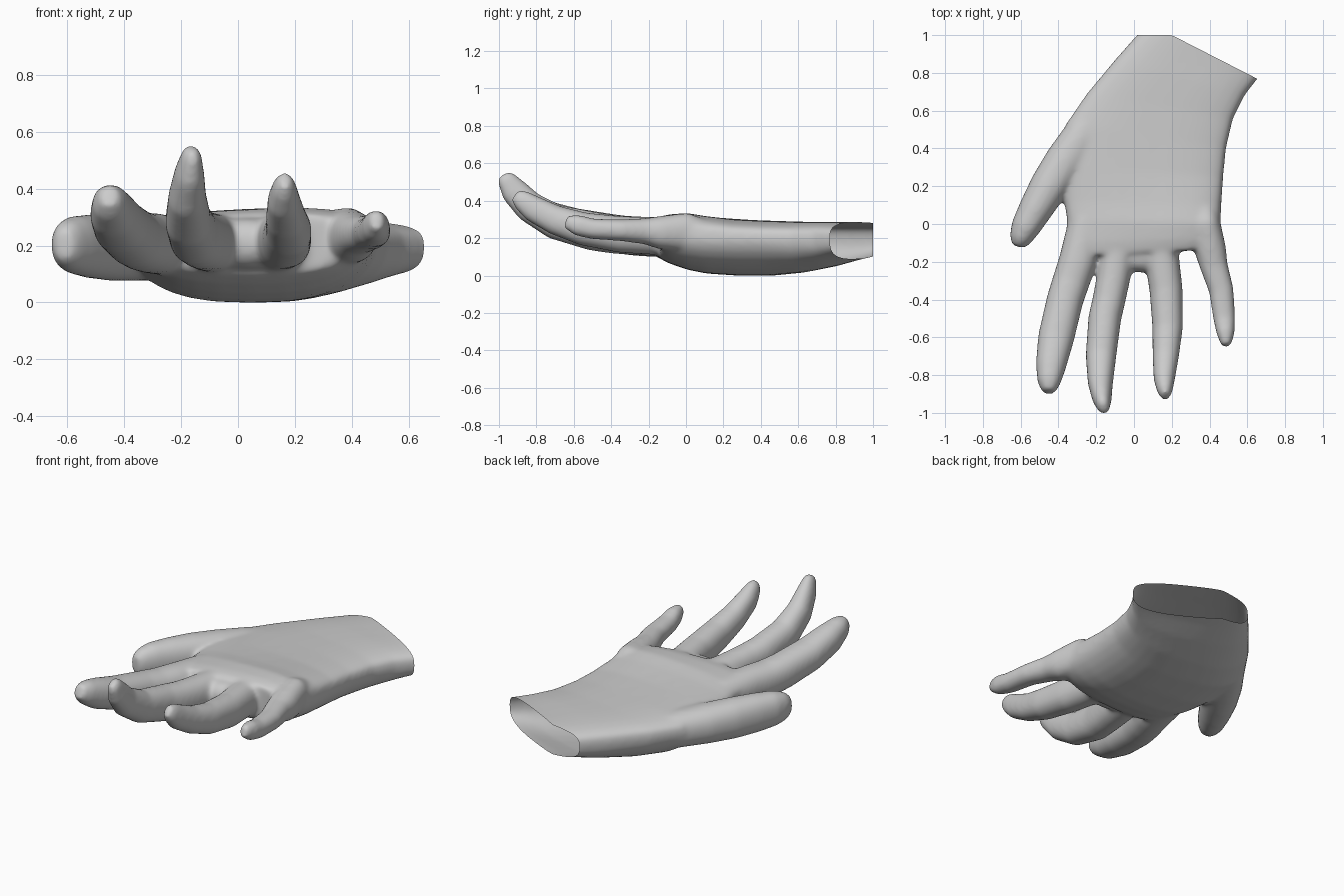
import bpy, bmesh, math
from mathutils import Vector

SIDES = 32
GROW = 0.004  # makes up for shrinkage when the skin is softened
bm = bmesh.new()


def power(v, p):
    return math.copysign(abs(v) ** p, v)


def loft(rings):
    """Skin a list of point rings into a closed tube."""
    loops = [[bm.verts.new(p) for p in ring] for ring in rings]
    faces = [bm.faces.new(loops[0]), bm.faces.new(loops[-1])]
    for a, b in zip(loops, loops[1:]):
        for i in range(SIDES):
            j = (i + 1) % SIDES
            faces.append(bm.faces.new((a[i], a[j], b[j], b[i])))
    bmesh.ops.recalc_face_normals(bm, faces=faces)


def digit(path):
    """Oval tube along a path of (x, y, z, half width, half height)."""
    pts = [Vector(p[:3]) for p in path]
    rings = []
    for i, p in enumerate(path):
        t = (pts[min(i + 1, len(pts) - 1)] - pts[max(i - 1, 0)]).normalized()
        side = t.cross(Vector((0, 0, 1))).normalized()
        up = side.cross(t)
        rings.append([])
        for k in range(SIDES):
            a = 2 * math.pi * k / SIDES
            rings[-1].append(pts[i] + side * (p[3] + GROW) * power(math.cos(a), 0.9)
                             + up * (p[4] + GROW) * power(math.sin(a), 0.9))
    loft(rings)


def palm(sections):
    """Sections of (left x, left y, right x, right y, bottom z,
    left top z, right top z, edge z, roundness of the underside)."""
    rings = []
    for lx, ly, rx, ry, zb, zl, zr, ze, e in sections:
        left, right = Vector((lx, ly, 0)), Vector((rx, ry, 0))
        ring = []
        for k in range(SIDES):
            a = 2 * math.pi * k / SIDES
            s = math.sin(a)
            f = 0.5 + 0.5 * power(math.cos(a), 0.75)
            p = left.lerp(right, f)
            top = zl + (zr - zl) * f
            p.z = ze + ((top - ze) * s ** 0.55 if s > 0 else (zb - ze) * abs(s) ** e)
            ring.append(p)
        rings.append(ring)
    loft(rings)


# Palm and wrist, flat above and rounded below
palm([
    (0.12, 1.11, 0.755, 0.87, 0.11, 0.29, 0.285, 0.20, 0.6),
    (0.015, 1.00, 0.655, 0.77, 0.085, 0.29, 0.285, 0.20, 0.6),
    (-0.10, 0.87, 0.585, 0.68, 0.05, 0.29, 0.29, 0.20, 0.75),
    (-0.25, 0.69, 0.525, 0.56, 0.018, 0.29, 0.29, 0.20, 0.95),
    (-0.36, 0.53, 0.488, 0.40, 0.002, 0.295, 0.295, 0.20, 1.1),
    (-0.39, 0.30, 0.473, 0.25, 0.002, 0.30, 0.305, 0.20, 1.1),
    (-0.37, 0.12, 0.463, 0.10, 0.013, 0.305, 0.33, 0.20, 1.1),
    (-0.355, 0.02, 0.458, 0.00, 0.033, 0.315, 0.35, 0.21, 1.05),
    (-0.36, -0.10, 0.445, -0.08, 0.067, 0.315, 0.34, 0.21, 1.0),
    (-0.32, -0.17, 0.41, -0.135, 0.10, 0.31, 0.32, 0.21, 0.9),
])

# Thumb
digit([
    (-0.18, 0.62, 0.18, 0.08, 0.08), (-0.27, 0.47, 0.185, 0.10, 0.10),
    (-0.365, 0.33, 0.19, 0.105, 0.108), (-0.45, 0.20, 0.195, 0.098, 0.112),
    (-0.52, 0.08, 0.20, 0.086, 0.108), (-0.576, -0.02, 0.205, 0.073, 0.098),
    (-0.602, -0.08, 0.205, 0.055, 0.08), (-0.614, -0.12, 0.205, 0.03, 0.05),
])
# Index finger
digit([
    (-0.24, 0.02, 0.20, 0.10, 0.10), (-0.298, -0.20, 0.21, 0.097, 0.103),
    (-0.332, -0.30, 0.215, 0.095, 0.10), (-0.365, -0.40, 0.23, 0.093, 0.098),
    (-0.412, -0.60, 0.27, 0.092, 0.09), (-0.44, -0.75, 0.317, 0.077, 0.083),
    (-0.45, -0.84, 0.355, 0.057, 0.064), (-0.452, -0.89, 0.377, 0.03, 0.036),
])
# Middle finger
digit([
    (-0.06, -0.05, 0.21, 0.09, 0.10), (-0.095, -0.20, 0.213, 0.088, 0.10),
    (-0.112, -0.30, 0.217, 0.085, 0.10), (-0.132, -0.40, 0.225, 0.083, 0.10),
    (-0.155, -0.50, 0.24, 0.083, 0.10), (-0.175, -0.70, 0.29, 0.077, 0.09),
    (-0.178, -0.84, 0.372, 0.063, 0.08), (-0.17, -0.92, 0.457, 0.048, 0.07),
    (-0.162, -0.965, 0.525, 0.03, 0.046), (-0.16, -0.975, 0.545, 0.016, 0.025),
])
# Ring finger
digit([
    (0.13, -0.05, 0.21, 0.09, 0.10), (0.17, -0.35, 0.222, 0.084, 0.094),
    (0.178, -0.55, 0.252, 0.077, 0.085), (0.168, -0.70, 0.30, 0.066, 0.075),
    (0.16, -0.82, 0.362, 0.053, 0.067), (0.163, -0.88, 0.408, 0.038, 0.052),
    (0.166, -0.915, 0.435, 0.02, 0.03),
])
# Little finger, growing out of the raised edge of the palm
digit([
    (0.36, 0.12, 0.205, 0.07, 0.08), (0.382, 0.00, 0.235, 0.072, 0.10),
    (0.405, -0.14, 0.232, 0.08, 0.085), (0.422, -0.22, 0.24, 0.07, 0.066),
    (0.462, -0.35, 0.245, 0.062, 0.054), (0.478, -0.50, 0.252, 0.055, 0.051),
    (0.485, -0.58, 0.272, 0.044, 0.053), (0.488, -0.645, 0.292, 0.022, 0.032),
])
# Web between the middle and ring fingers
digit([(-0.08, -0.15, 0.21, 0.08, 0.08), (0.035, -0.175, 0.21, 0.08, 0.085),
       (0.15, -0.15, 0.21, 0.08, 0.08)])

mesh = bpy.data.meshes.new("hand")
bm.to_mesh(mesh)
bm.free()
hand = bpy.data.objects.new("hand", mesh)
bpy.context.collection.objects.link(hand)

# Fuse the parts into one smooth skin
fuse = hand.modifiers.new("fuse", 'REMESH')
fuse.mode = 'VOXEL'
fuse.voxel_size = 0.01
soften = hand.modifiers.new("soften", 'SMOOTH')
soften.factor = 0.5
soften.iterations = 28
graph = bpy.context.evaluated_depsgraph_get()
skin = bpy.data.meshes.new_from_object(hand.evaluated_get(graph))
hand.modifiers.clear()
hand.data = skin

# Cut the wrist open
bm = bmesh.new()
bm.from_mesh(skin)
cuts = (((0, 1.0, 0), (0, 1, 0)), ((0.25, 0.985, 0), (0.1, 0.4, 0)),
        ((0.65, 0.77, 0), (0.23, 0.45, 0)))
for point, normal in cuts:
    bmesh.ops.bisect_plane(bm, geom=bm.verts[:] + bm.edges[:] + bm.faces[:],
                           plane_co=point, plane_no=Vector(normal).normalized(),
                           clear_outer=True)
low = min(v.co.z for v in bm.verts)
for v in bm.verts:
    v.co.z -= low
for f in bm.faces:
    f.smooth = True
    f.material_index = 0
bm.to_mesh(skin)
bm.free()

grey = bpy.data.materials.new("light grey")
grey.diffuse_color = (0.6, 0.6, 0.6, 1)
skin.materials.clear()
skin.materials.append(grey)
